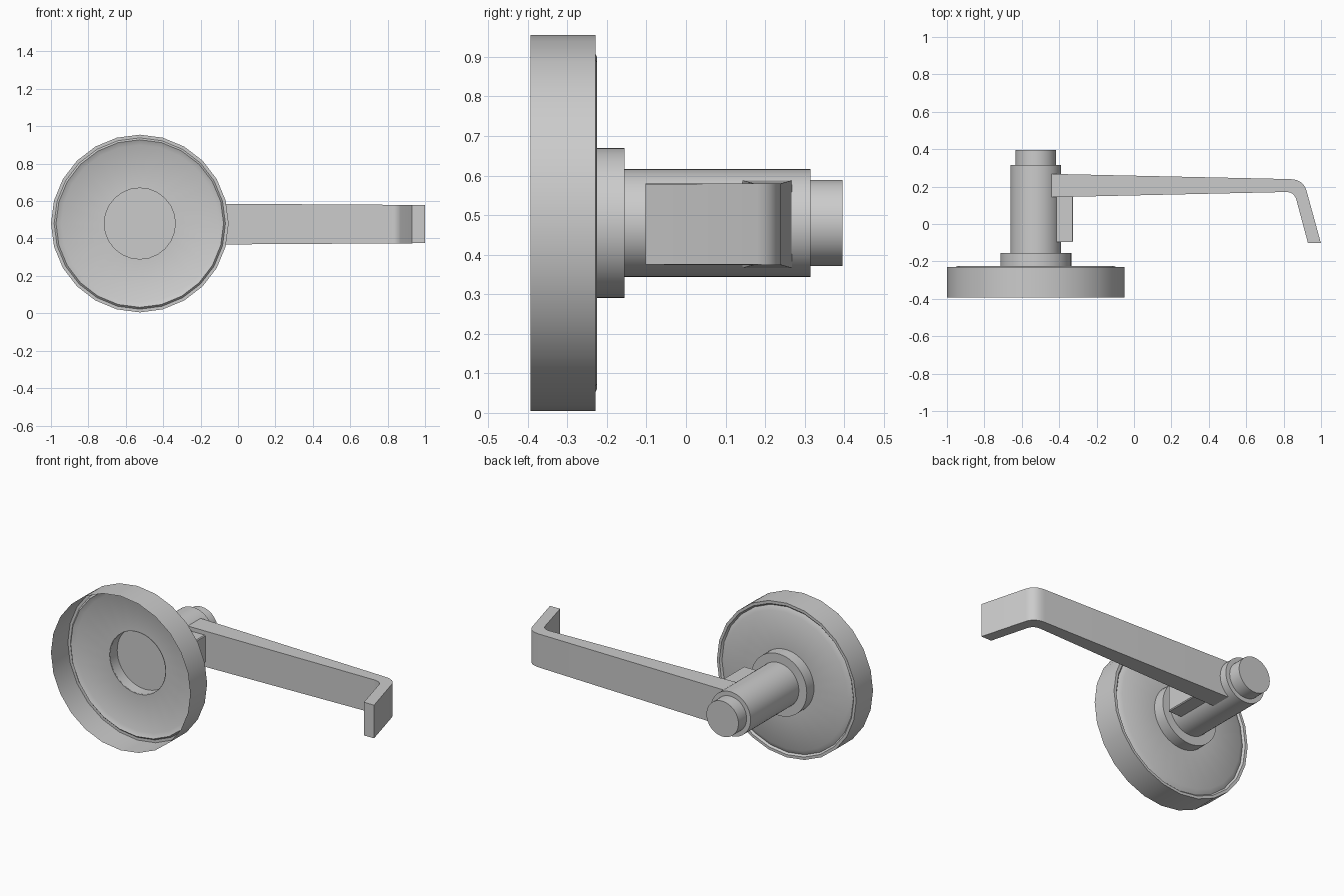
import bpy, bmesh, math

if "Cube" in bpy.data.objects:
    bpy.data.objects.remove(bpy.data.objects["Cube"])

CX, CZ = -0.525, 0.48   # axis of the round parts


def finish(name, bm, smooth=True):
    bmesh.ops.remove_doubles(bm, verts=bm.verts, dist=1e-5)
    bmesh.ops.recalc_face_normals(bm, faces=bm.faces)
    me = bpy.data.meshes.new(name)
    bm.to_mesh(me)
    bm.free()
    ob = bpy.data.objects.new(name, me)
    bpy.context.collection.objects.link(ob)
    if smooth:
        bpy.ops.object.select_all(action='DESELECT')
        ob.select_set(True)
        bpy.context.view_layer.objects.active = ob
        bpy.ops.object.shade_smooth_by_angle(angle=math.radians(30))
    return ob


def lathe(name, profile, sides, cap_start=False, cap_end=True):
    """Spin a (radius, y) profile around the y axis through CX, CZ."""
    bm = bmesh.new()
    rings = []
    for r, y in profile:
        rings.append([bm.verts.new((CX + r * math.cos(2 * math.pi * i / sides), y,
                                    CZ + r * math.sin(2 * math.pi * i / sides)))
                      for i in range(sides)])
    for a, b in zip(rings, rings[1:]):
        for i in range(sides):
            j = (i + 1) % sides
            bm.faces.new((a[i], a[j], b[j], b[i]))
    if cap_start:
        bm.faces.new(rings[0])
    if cap_end:
        bm.faces.new(rings[-1])
    return finish(name, bm)


# Thin hollow rose plate, open at the front, with a groove inside its rim
lathe("rose_plate", [(0.475, -0.393), (0.475, -0.229), (0.458, -0.229),
                     (0.448, -0.24), (0.42, -0.225), (0.19, -0.225)], 24, cap_end=False)
# Collar, hollow from the front
lathe("collar", [(0.19, -0.229), (0.19, -0.155)], 48)
# Spindle housing and end knob
lathe("shaft", [(0.136, -0.155), (0.136, 0.315)], 48, cap_start=True)
lathe("end_knob", [(0.109, 0.30), (0.109, 0.395)], 48, cap_start=True)


def fillet(p0, c, p1, n=6):
    """Curved corner from p0 to p1 with control point c."""
    return [tuple((1 - t) ** 2 * a + 2 * t * (1 - t) * b + t * t * d
                  for a, b, d in zip(p0, c, p1))
            for t in (i / n for i in range(n + 1))]


# Handle: inner and outer edges swept into a tapering bar with a bent tip
outer = [(-0.445, 0.268)] + fillet((0.835, 0.24), (0.905, 0.238), (0.922, 0.18)) + [(0.999, -0.102)]
inner = [(-0.445, 0.143)] + fillet((0.81, 0.171), (0.856, 0.172), (0.868, 0.13)) + [(0.93, -0.102)]
bm = bmesh.new()
sections = []
for o, i in zip(outer, inner):
    def half(x):
        return 0.111 - 0.009 * (x + 0.445) / 1.445
    sections.append([bm.verts.new((p[0], p[1], 0.477 + s * half(p[0])))
                     for p, s in ((o, -1), (o, 1), (i, 1), (i, -1))])
for a, b in zip(sections, sections[1:]):
    for k in range(4):
        m = (k + 1) % 4
        bm.faces.new((a[k], a[m], b[m], b[k]))
bm.faces.new(sections[0])
bm.faces.new(sections[-1])
finish("lever_handle", bm)

# Small stop block under the lever, with bevelled outer edges
bm = bmesh.new()
bmesh.ops.create_cube(bm, size=1)
for v in bm.verts:
    v.co = (-0.37 + v.co.x * 0.09, 0.03 + v.co.y * 0.25, 0.477 + v.co.z * 0.17)
edges = [e for e in bm.edges if all(v.co.x > -0.35 for v in e.verts)]
bmesh.ops.bevel(bm, geom=edges, offset=0.005, segments=1, affect='EDGES')
finish("stop_block", bm, smooth=False)
